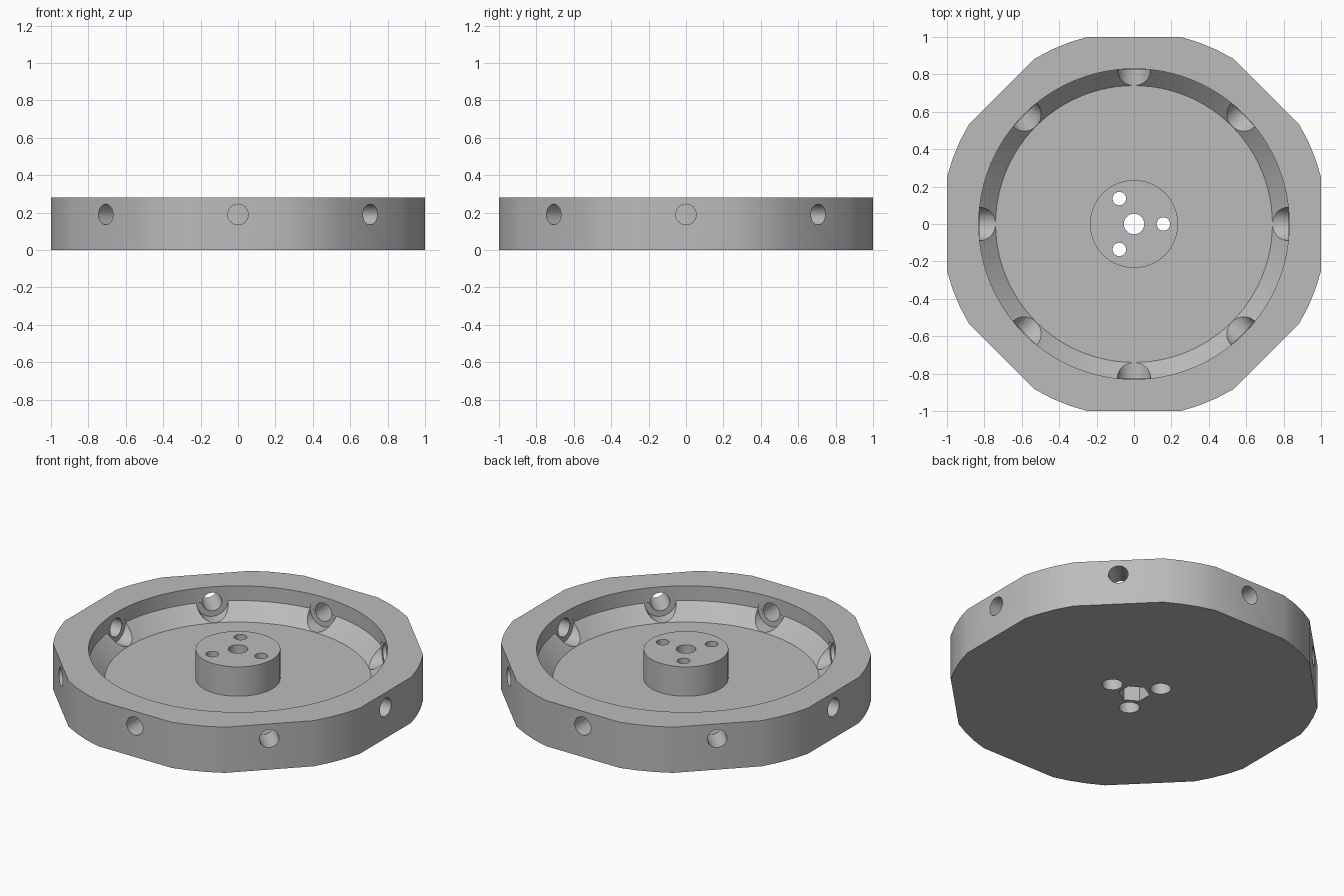
import bpy, bmesh
from math import cos, sin, pi, radians, sqrt, atan2
from mathutils import Matrix, Vector

if "Cube" in bpy.data.objects:
    bpy.data.objects.remove(bpy.data.objects["Cube"], do_unlink=True)

HEIGHT, FLOOR, HOLE_Z = 0.28, 0.10, 0.19
RIM_R, FLOOR_R, HUB_R = 0.83, 0.74, 0.235

grey = bpy.data.materials.new("plain_grey")
grey.use_nodes = True
colour = (0.5, 0.5, 0.5, 1)
grey.diffuse_color = colour
grey.node_tree.nodes["Principled BSDF"].inputs["Base Color"].default_value = colour


def make_object(name, bm):
    bmesh.ops.recalc_face_normals(bm, faces=bm.faces)
    mesh = bpy.data.meshes.new(name)
    bm.to_mesh(mesh)
    bm.free()
    mesh.materials.append(grey)
    obj = bpy.data.objects.new(name, mesh)
    bpy.context.collection.objects.link(obj)
    return obj


def prism(name, outline, z0, z1):
    bm = bmesh.new()
    face = bm.faces.new([bm.verts.new((x, y, z0)) for x, y in outline])
    side = bmesh.ops.extrude_face_region(bm, geom=[face])["geom"]
    bmesh.ops.translate(bm, vec=(0, 0, z1 - z0),
                        verts=[v for v in side if isinstance(v, bmesh.types.BMVert)])
    return make_object(name, bm)


def ring(radius, sides, start=0.0, centre=(0, 0)):
    return [(centre[0] + radius * cos(start + 2 * pi * i / sides),
             centre[1] + radius * sin(start + 2 * pi * i / sides)) for i in range(sides)]


def radial_cylinder(name, radius, r0, r1, angle):
    # cylinder lying along a spoke direction
    bm = bmesh.new()
    spin = (Matrix.Rotation(angle, 4, "Z") @ Matrix.Translation(((r0 + r1) / 2, 0, HOLE_Z))
            @ Matrix.Rotation(pi / 2, 4, "Y"))
    bmesh.ops.create_cone(bm, cap_ends=True, segments=32, radius1=radius, radius2=radius,
                          depth=r1 - r0, matrix=spin)
    return make_object(name, bm)


def lathe(name, profile, sides=96):
    # closed profile turned round the z axis
    bm = bmesh.new()
    verts = [bm.verts.new((r, 0, z)) for r, z in profile]
    edges = [bm.edges.new((verts[i - 1], verts[i])) for i in range(len(verts))]
    bmesh.ops.spin(bm, geom=verts + edges, cent=(0, 0, 0), axis=(0, 0, 1),
                   angle=2 * pi, steps=sides, use_merge=True)
    bmesh.ops.remove_doubles(bm, verts=bm.verts, dist=1e-5)
    return make_object(name, bm)


def cut(body, cutter):
    cutter.hide_render = True
    mod = body.modifiers.new("cut", "BOOLEAN")
    mod.operation, mod.solver, mod.object = "DIFFERENCE", "EXACT", cutter
    bpy.context.view_layer.objects.active = body
    bpy.ops.object.modifier_apply(modifier=mod.name)
    bpy.data.objects.remove(cutter, do_unlink=True)


# Disc: eight flats joined by short arcs
flat = 0.25
corner_r, half = sqrt(1 + flat * flat), atan2(flat, 1)
arc = pi / 4 - 2 * half
outline = []
for k in range(8):
    for step in range(4):
        a = k * pi / 4 + half + arc * step / 3
        outline.append((corner_r * cos(a), corner_r * sin(a)))
wheel = prism("wheel_body", outline, 0, HEIGHT)

# Dish with a straight lip and sloped lower wall, leaving the hub standing
top = HEIGHT + 0.1
cut(wheel, lathe("dish_cutter", [(HUB_R, top), (HUB_R, FLOOR), (FLOOR_R, FLOOR),
                                 (RIM_R, HOLE_Z), (RIM_R, top)]))

# Rim holes and the wider pockets inside them
for k in range(8):
    cut(wheel, radial_cylinder("pocket_cutter", 0.089, 0.6, 0.826, k * pi / 4))
    cut(wheel, radial_cylinder("rim_hole_cutter", 0.055, 0.65, 1.1, k * pi / 4))

# Hub bore with a hexagonal recess underneath
cut(wheel, prism("bore_cutter", ring(0.055, 32), -0.1, top))
cut(wheel, prism("hex_cutter", ring(0.088, 6, radians(30)), -0.1, 0.12))

# Three bolt holes, counterbored from below
for k in range(3):
    a = k * 2 * pi / 3
    centre = (0.157 * cos(a), 0.157 * sin(a))
    cut(wheel, prism("bolt_hole_cutter", ring(0.036, 24, 0, centre), -0.1, top))
    cut(wheel, prism("counterbore_cutter", ring(0.058, 24, 0, centre), -0.1, 0.12))

bpy.ops.object.select_all(action="DESELECT")
wheel.select_set(True)
bpy.context.view_layer.objects.active = wheel
bpy.ops.object.shade_smooth_by_angle(angle=radians(20))
